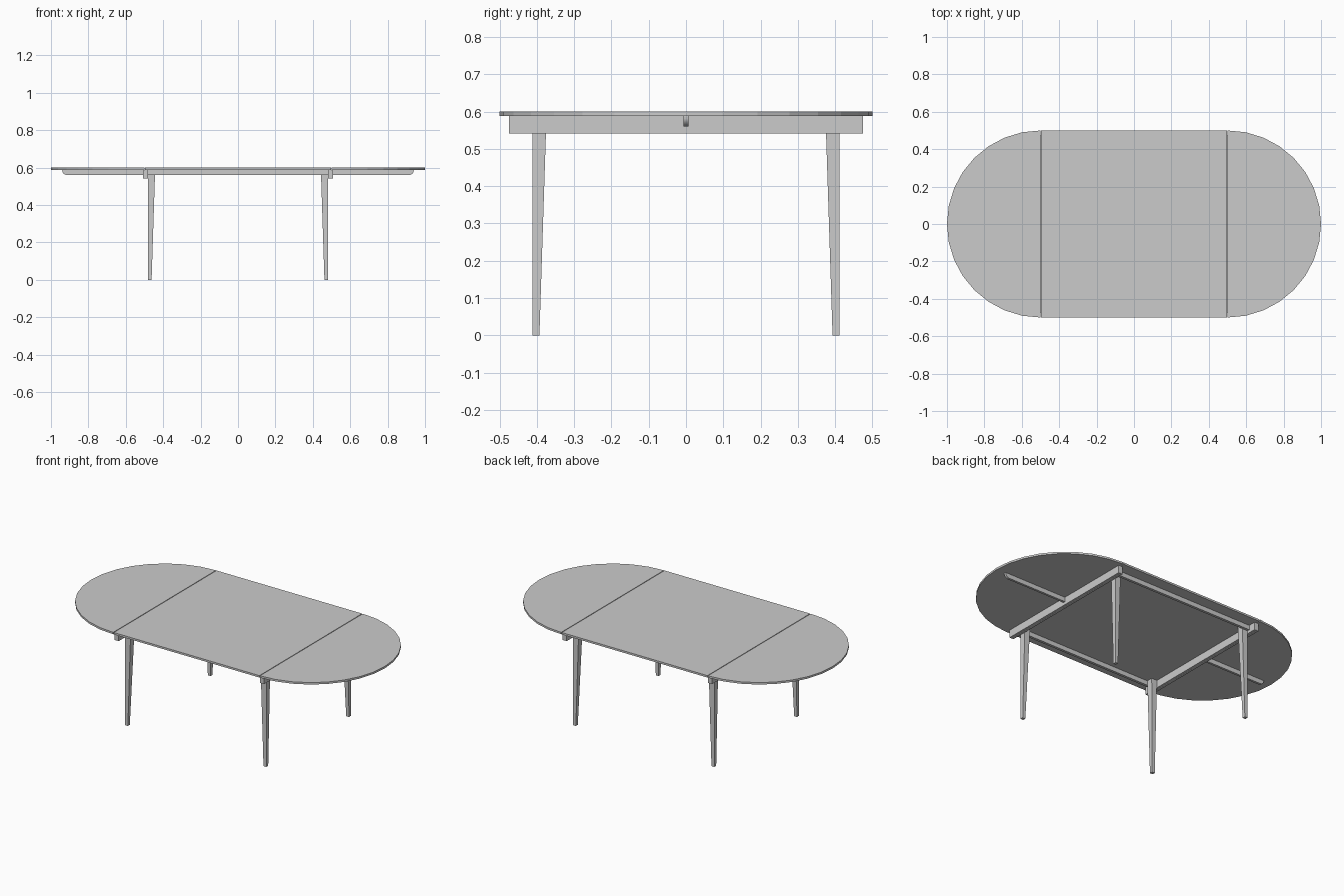
import bpy, bmesh, math

if "Cube" in bpy.data.objects:
    bpy.data.objects.remove(bpy.data.objects["Cube"])

Z_TOP, Z_UNDER = 0.60, 0.588


def finish(name, bm):
    bmesh.ops.recalc_face_normals(bm, faces=bm.faces)
    me = bpy.data.meshes.new(name)
    bm.to_mesh(me)
    bm.free()
    ob = bpy.data.objects.new(name, me)
    bpy.context.collection.objects.link(ob)
    return ob


def prism(name, pts, offset):
    """Extrude a closed outline of 3D points along an offset."""
    bm = bmesh.new()
    face = bm.faces.new([bm.verts.new(p) for p in pts])
    ext = bmesh.ops.extrude_face_region(bm, geom=[face])
    verts = [v for v in ext["geom"] if isinstance(v, bmesh.types.BMVert)]
    bmesh.ops.translate(bm, verts=verts, vec=offset)
    return finish(name, bm)


def box(name, x0, x1, y0, y1, z0, z1):
    pts = [(x0, y0, z0), (x1, y0, z0), (x1, y1, z0), (x0, y1, z0)]
    return prism(name, pts, (0, 0, z1 - z0))


def tapered_leg(name, sx, sy):
    # outer faces are vertical, the two inner faces taper
    def ring(bm, z, w):
        xs, ys = (0.481, 0.481 - w), (0.412, 0.412 - w)
        order = [(0, 0), (1, 0), (1, 1), (0, 1)]
        return [bm.verts.new((sx * xs[i], sy * ys[j], z)) for i, j in order]
    bm = bmesh.new()
    low, high = ring(bm, 0, 0.019), ring(bm, Z_UNDER, 0.038)
    bm.faces.new(low)
    bm.faces.new(high)
    for i in range(4):
        j = (i + 1) % 4
        bm.faces.new((low[i], low[j], high[j], high[i]))
    return finish(name, bm)


# Centre panel of the top
box("centre_top", -0.496, 0.496, -0.5, 0.5, Z_UNDER, Z_TOP)

for sx, side in ((-1, "left"), (1, "right")):
    # Half-round end leaf
    n = 16
    arc = [-math.pi / 2 + math.pi * i / n for i in range(n + 1)]
    pts = [(sx * (0.5 + 0.5 * math.cos(a)), 0.5 * math.sin(a), Z_UNDER) for a in arc]
    prism(side + "_end_leaf", pts, (0, 0, Z_TOP - Z_UNDER))

    # Paired crossbars under each seam
    for part, a, b in (("inner", 0.481, 0.495), ("outer", 0.4955, 0.509)):
        x0, x1 = sorted((sx * a, sx * b))
        box(f"{side}_{part}_crossbar", x0, x1, -0.474, 0.474, 0.541, Z_UNDER)

    # Leaf support with a rounded lower tip
    r = 0.026
    prof = [(0.509, Z_UNDER), (0.509, 0.56)]
    for i in range(7):
        t = math.pi / 2 * i / 6
        prof.append((0.94 - r + r * math.sin(t), 0.56 + r - r * math.cos(t)))
    prof.append((0.94, Z_UNDER))
    prism(side + "_leaf_support", [(sx * x, -0.007, z) for x, z in prof], (0, 0.014, 0))

# Long rails and legs
for sy, end in ((-1, "front"), (1, "back")):
    y0, y1 = sorted((sy * 0.412, sy * 0.428))
    box(end + "_rail", -0.481, 0.481, y0, y1, 0.56, Z_UNDER)
    for sx, side in ((-1, "left"), (1, "right")):
        tapered_leg(f"{end}_{side}_leg", sx, sy)
